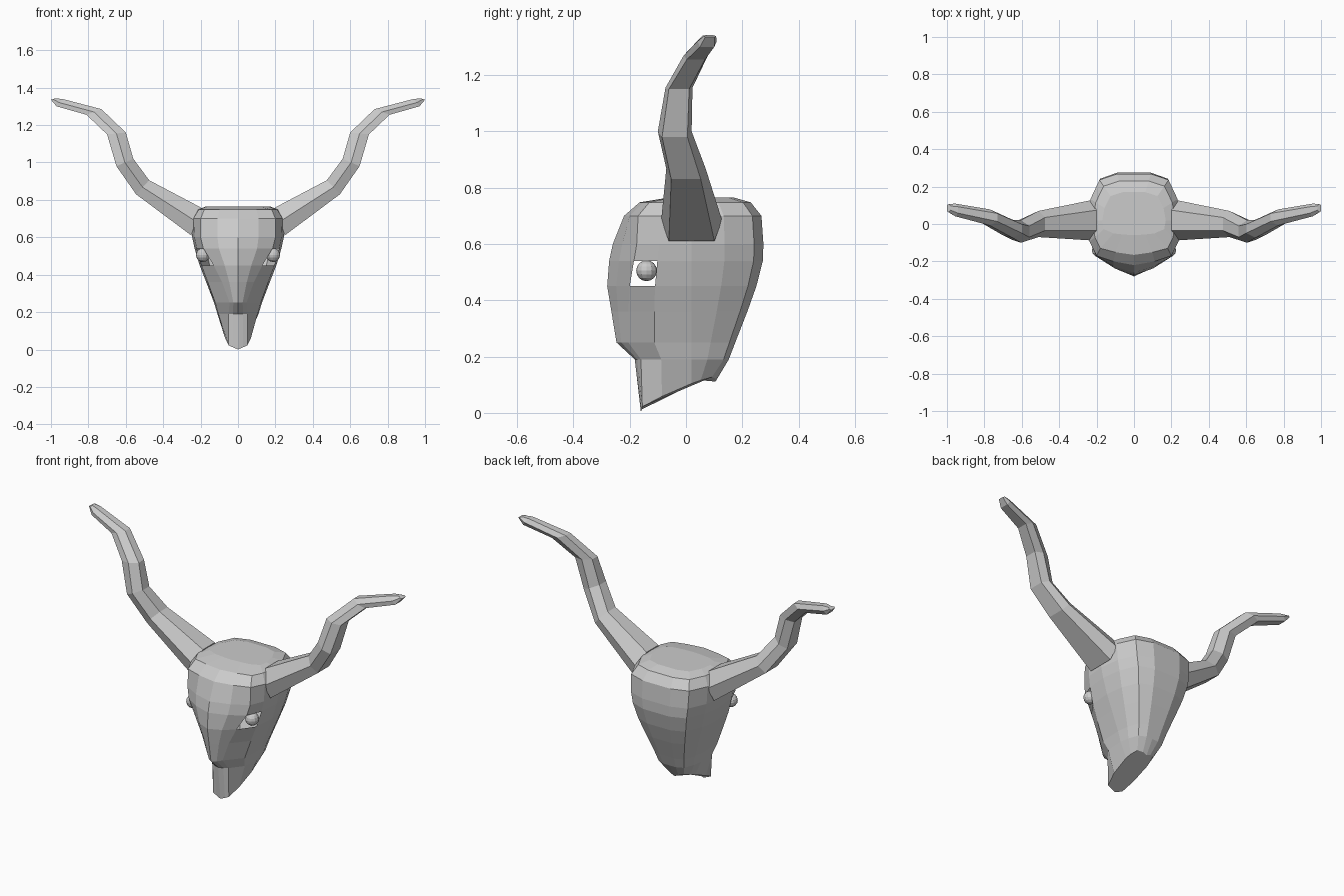
import bpy, bmesh

if "Cube" in bpy.data.objects:
    bpy.data.objects.remove(bpy.data.objects["Cube"])


def loft(name, rings, skip=()):
    """Skin closed rings of points; skip holds (row, column) faces left open."""
    bm = bmesh.new()
    rows = [[bm.verts.new(p) for p in ring] for ring in rings]
    n = len(rows[0])
    for i in range(len(rows) - 1):
        for j in range(n):
            if (i, j) not in skip:
                k = (j + 1) % n
                bm.faces.new((rows[i][j], rows[i][k], rows[i + 1][k], rows[i + 1][j]))
    bm.faces.new(rows[0])
    bm.faces.new(rows[-1])
    bmesh.ops.recalc_face_normals(bm, faces=bm.faces)
    me = bpy.data.meshes.new(name)
    bm.to_mesh(me)
    bm.free()
    ob = bpy.data.objects.new(name, me)
    bpy.context.collection.objects.link(ob)
    return ob


def skull_ring(z, w, front, edge_y, edge_x, back):
    """Half section from the nose ridge round to the back, then mirrored."""
    half = [(0, front),
            (edge_x * .55, front + (edge_y - front) * .4),
            (edge_x, edge_y),
            (w * .95, edge_y * .55),
            (w, .02),
            (w * .93, back * .5),
            (w * .74, back * .88),
            (w * .36, back),
            (0, back)]
    ring = half + [(-x, y) for x, y in half[-2:0:-1]]
    if z is None:  # slanted underside of the jaw
        return [(x, y, (y + .16) * .42 + abs(x) * .4) for x, y in ring]
    return [(x, y, z) for x, y in ring]


# Skull: z, half width, front y, mask edge y, mask edge x, back y
levels = [
    (.765, .17, -.06, -.05, .11, .17),
    (.748, .22, -.165, -.13, .18, .23),
    (.70, .25, -.22, -.17, .20, .268),
    (.60, .245, -.26, -.175, .20, .275),
    (.54, .232, -.273, -.185, .185, .273),
    (.45, .205, -.28, -.20, .13, .25),
    (.36, .17, -.265, -.205, .085, .218),
    (.25, .128, -.247, -.205, .045, .175),
    (.19, .11, -.182, -.16, .05, .152),
    (None, .072, -.16, -.155, .05, .105),
]
# The open faces are the two eye sockets
loft("skull", [skull_ring(*lv) for lv in levels], skip={(4, 2), (4, 13)})

# Horns: inner x, inner z, outer x, outer z, centre y, half depth
stations = [
    (.20, .76, .25, .61, .02, .108),
    (.475, .905, .545, .83, 0, .07),
    (.56, 1.02, .65, .98, -.04, .06),
    (.60, 1.16, .70, 1.15, -.025, .048),
    (.73, 1.285, .81, 1.255, .035, .043),
    (.94, 1.34, .97, 1.30, .075, .034),
    (.98, 1.342, 1.0, 1.335, .085, .022),
]
section = [(0, -.5), (0, .5), (.5, 1), (1, .75), (1, -.75), (.5, -1)]
for side, label in ((1, "right"), (-1, "left")):
    rings = [[(side * (xi + (xo - xi) * s), y + d * t, zi + (zo - zi) * s)
              for s, t in section] for xi, zi, xo, zo, y, d in stations]
    loft("horn_" + label, rings)

    # Eyeballs
    bpy.ops.mesh.primitive_uv_sphere_add(segments=12, ring_count=8, radius=.037,
                                         location=(side * .188, -.14, .505))
    bpy.context.object.name = "eye_" + label
